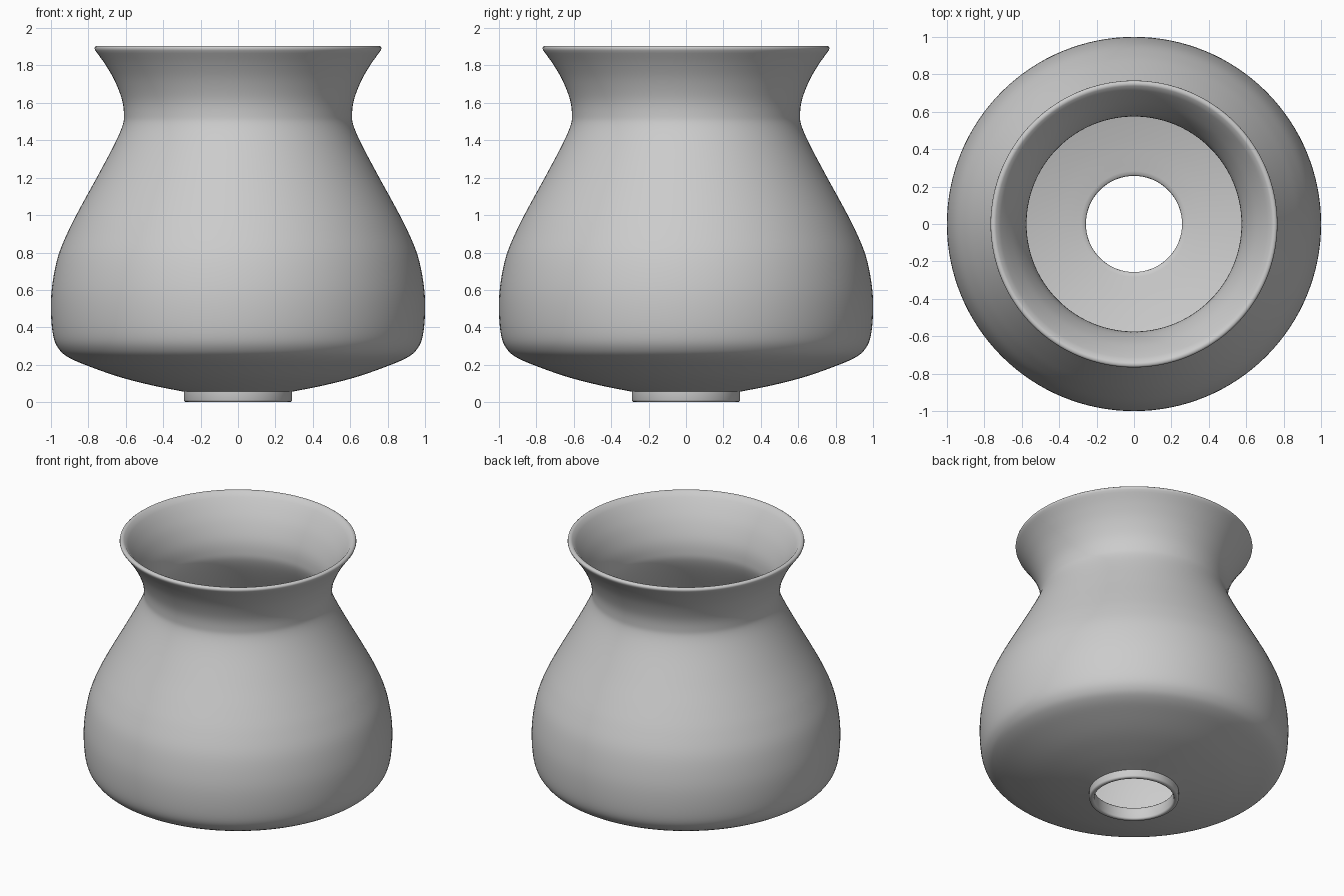
import bpy, bmesh, math
from mathutils import Vector, Matrix

if "Cube" in bpy.data.objects:
    bpy.data.objects.remove(bpy.data.objects["Cube"])

WALL = 0.035
SEGMENTS = 128

# Outer wall (radius, height), from the collar up to the rim
outer_keys = [(0.29, 0.056), (0.46, 0.09), (0.635, 0.135), (0.80, 0.193),
              (0.90, 0.236), (0.955, 0.28), (0.987, 0.35), (1.0, 0.48),
              (0.994, 0.62), (0.962, 0.78), (0.905, 0.92), (0.838, 1.05),
              (0.75, 1.21), (0.66, 1.38), (0.617, 1.48), (0.61, 1.54),
              (0.621, 1.62), (0.66, 1.72), (0.71, 1.806), (0.763, 1.88)]


def smooth_curve(keys, steps=5):
    """Catmull-Rom curve through the key points."""
    p = [Vector(k) for k in keys]
    p = [2 * p[0] - p[1]] + p + [2 * p[-1] - p[-2]]
    out = []
    for a, b, c, d in zip(p, p[1:], p[2:], p[3:]):
        for i in range(steps):
            t = i / steps
            out.append(0.5 * (2 * b + (c - a) * t + (2 * a - 5 * b + 4 * c - d) * t * t
                              + (3 * b - a - 3 * c + d) * t ** 3))
    return out + [p[-2]]


def inset(curve, dist):
    """Parallel curve on the inner side of the wall."""
    out = []
    for i, q in enumerate(curve):
        d = (curve[min(i + 1, len(curve) - 1)] - curve[max(i - 1, 0)]).normalized()
        out.append(q + Vector((-d.y, d.x)) * dist)
    return out


outer = smooth_curve(outer_keys)
inner = [q for q in inset(outer, WALL) if q.x > 0.275 and q.y < 1.885]

# Rounded rim, inner wall, hole and rounded collar close the section
rim = [(0.767, 1.89), (0.765, 1.899), (0.757, 1.905), (0.747, 1.905), (0.738, 1.902)]
collar = [(0.264, 0.087), (0.258, 0.08), (0.257, 0.07), (0.257, 0.012), (0.26, 0.004),
          (0.267, 0.0), (0.279, 0.0), (0.287, 0.004), (0.29, 0.012)]
section = [tuple(q) for q in outer] + rim + [tuple(q) for q in reversed(inner)] + collar

# Turn the section around the z axis
bm = bmesh.new()
rings = []
for s in range(SEGMENTS):
    a = 2 * math.pi * s / SEGMENTS
    rings.append([bm.verts.new((r * math.cos(a), r * math.sin(a), z)) for r, z in section])
n = len(section)
for s in range(SEGMENTS):
    r0, r1 = rings[s], rings[(s + 1) % SEGMENTS]
    for i in range(n):
        j = (i + 1) % n
        bm.faces.new((r0[i], r1[i], r1[j], r0[j]))
bmesh.ops.recalc_face_normals(bm, faces=bm.faces)
mesh = bpy.data.meshes.new("flared_shade")
bm.to_mesh(mesh)
bm.free()
shade = bpy.data.objects.new("flared_shade", mesh)
bpy.context.collection.objects.link(shade)

# Smooth shading, keeping the collar joint crisp
bpy.context.view_layer.objects.active = shade
shade.select_set(True)
bpy.ops.object.shade_smooth_by_angle(angle=math.radians(50))
